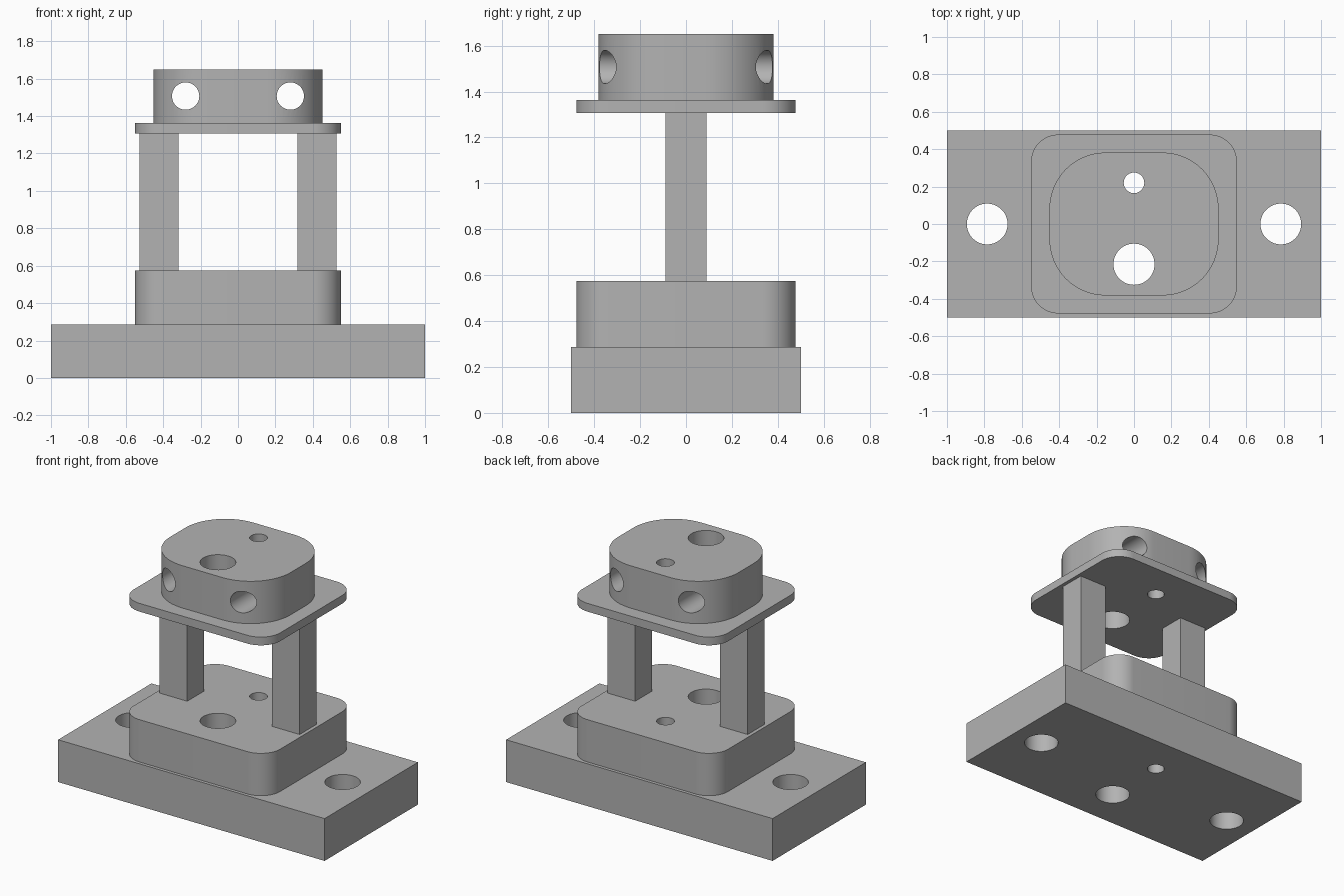
import bpy, bmesh
from math import radians, sin, cos, pi

cube = bpy.data.objects.get("Cube")
if cube:
    bpy.data.objects.remove(cube, do_unlink=True)

GREY = (0.45, 0.45, 0.45, 1)
grey = bpy.data.materials.new("plain grey")
grey.use_nodes = True
grey.diffuse_color = GREY
grey.node_tree.nodes["Principled BSDF"].inputs["Base Color"].default_value = GREY


def prism(name, hx, hy, z0, z1, radius=0, x=0, steps=16):
    """Upright block with optionally rounded vertical corners."""
    bm = bmesh.new()
    pts = []
    for i, (sx, sy) in enumerate([(1, 1), (-1, 1), (-1, -1), (1, -1)]):
        cx, cy = sx * (hx - radius), sy * (hy - radius)
        for k in range(steps + 1 if radius else 1):
            a = (i + k / steps) * pi / 2
            pts.append((x + cx + radius * cos(a), cy + radius * sin(a), z0))
    bottom = bm.faces.new([bm.verts.new(p) for p in pts])
    top = bmesh.ops.extrude_face_region(bm, geom=[bottom])["geom"]
    moved = [v for v in top if isinstance(v, bmesh.types.BMVert)]
    bmesh.ops.translate(bm, verts=moved, vec=(0, 0, z1 - z0))
    bmesh.ops.recalc_face_normals(bm, faces=bm.faces)
    mesh = bpy.data.meshes.new(name)
    bm.to_mesh(mesh)
    bm.free()
    mesh.materials.append(grey)
    ob = bpy.data.objects.new(name, mesh)
    bpy.context.collection.objects.link(ob)
    return ob


def drill(ob, location, radius, along_y=False):
    """Cut a round hole right through a part."""
    bpy.ops.mesh.primitive_cylinder_add(
        vertices=48, radius=radius, depth=5, location=location,
        rotation=(pi / 2 if along_y else 0, 0, 0))
    cutter = bpy.context.object
    cutter.data.materials.append(grey)
    cutter.hide_render = True
    mod = ob.modifiers.new("hole", "BOOLEAN")
    mod.operation, mod.solver, mod.object = "DIFFERENCE", "EXACT", cutter
    bpy.context.view_layer.objects.active = ob
    bpy.ops.object.modifier_apply(modifier=mod.name)
    bpy.data.objects.remove(cutter, do_unlink=True)


# Stacked parts
base = prism("base_slab", 1, 0.5, 0, 0.287)
pedestal = prism("lower_block", 0.55, 0.478, 0.287, 0.574, 0.145)
plate = prism("upper_plate", 0.55, 0.478, 1.307, 1.363, 0.145)
head = prism("head_block", 0.452, 0.382, 1.363, 1.65, 0.3)
parts = [base, pedestal, plate, head]

# Vertical bores shared by the whole stack
for part in parts:
    drill(part, (0, -0.215, 1), 0.11)
    drill(part, (0, 0.22, 1), 0.055)

# Mounting holes in the slab, cross holes in the head
for side in (-1, 1):
    drill(base, (side * 0.785, 0, 0), 0.109)
    drill(head, (side * 0.28, 0, 1.507), 0.073, along_y=True)

# Posts
for side, name in ((1, "left_post"), (-1, "right_post")):
    prism(name, 0.104, 0.09, 0.574, 1.307, x=side * 0.422)

# Smooth rounded walls, sharp rims
for part in parts:
    bpy.ops.object.select_all(action="DESELECT")
    part.select_set(True)
    bpy.context.view_layer.objects.active = part
    bpy.ops.object.shade_smooth_by_angle(angle=radians(30))
